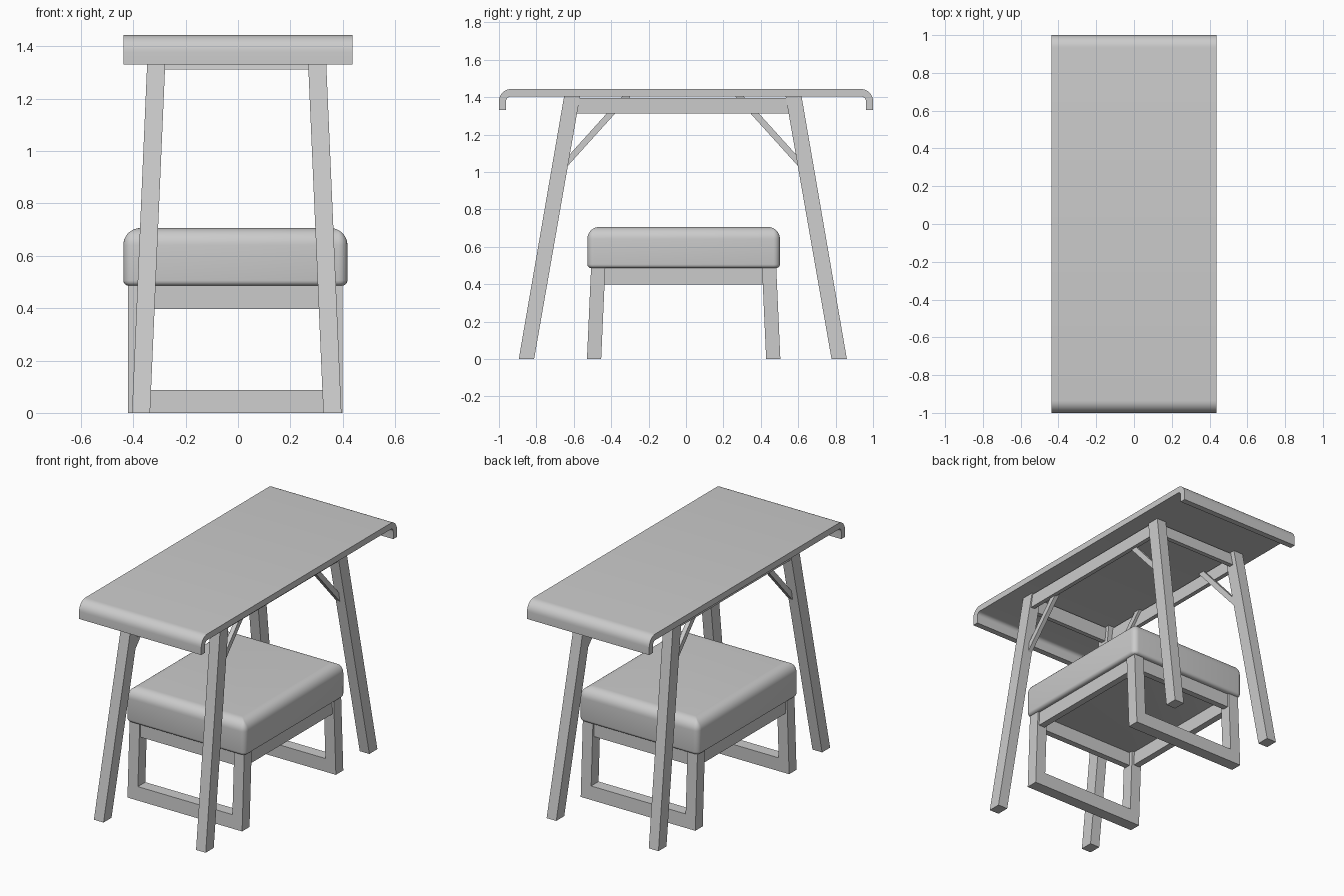
import bpy, bmesh
from math import sin, cos, pi, radians

if "Cube" in bpy.data.objects:
    bpy.data.objects.remove(bpy.data.objects["Cube"])


def make(name, rings, smooth=False):
    """Skin a stack of equal-length vertex rings and cap both ends."""
    bm = bmesh.new()
    loops = [[bm.verts.new(p) for p in ring] for ring in rings]
    n = len(loops[0])
    for a, b in zip(loops, loops[1:]):
        for i in range(n):
            bm.faces.new((a[i], a[(i + 1) % n], b[(i + 1) % n], b[i]))
    bm.faces.new(loops[0][::-1])
    bm.faces.new(loops[-1])
    bmesh.ops.recalc_face_normals(bm, faces=bm.faces)
    me = bpy.data.meshes.new(name)
    bm.to_mesh(me)
    bm.free()
    ob = bpy.data.objects.new(name, me)
    bpy.context.collection.objects.link(ob)
    if smooth:
        bpy.ops.object.select_all(action='DESELECT')
        ob.select_set(True)
        bpy.context.view_layer.objects.active = ob
        bpy.ops.object.shade_smooth_by_angle(angle=radians(35))
    return ob


def rect(x0, x1, y0, y1, z):
    return [(x0, y0, z), (x1, y0, z), (x1, y1, z), (x0, y1, z)]


def arc(cx, cy, r, a0, a1, n):
    return [(cx + r * cos(a0 + (a1 - a0) * i / n),
             cy + r * sin(a0 + (a1 - a0) * i / n)) for i in range(n + 1)]


def side_x(s):
    return 'right' if s > 0 else 'left'


def side_y(s):
    return 'back' if s > 0 else 'front'


# Table top: a sheet with rounded, turned-down ends
half = [(y, z) for y, z in [(0.962, 1.33), (1.0, 1.33)]]
half += arc(0.935, 1.378, 0.065, 0, pi / 2, 8)
inner = arc(0.937, 1.378, 0.025, 0, pi / 2, 5)
outline = half[1:] + [(-y, z) for y, z in half[1:]][::-1]
outline += [(-0.962, 1.33)] + [(-y, z) for y, z in inner]
outline += inner[::-1] + [(0.962, 1.33)]
make('table_top', [[(x, y, z) for y, z in outline] for x in (-0.437, 0.437)], True)

# Table legs, long rails and diagonal braces
TX, TY = -0.005, -0.017
for sx in (-1, 1):
    for sy in (-1, 1):
        tag = f'{side_y(sy)}_{side_x(sx)}'
        make(f'table_leg_{tag}', [
            rect(TX + sx * 0.331, TX + sx * 0.4, TY + sy * 0.795, TY + sy * 0.877, 0),
            rect(TX + sx * 0.270, TX + sx * 0.339, TY + sy * 0.55, TY + sy * 0.635, 1.403)])
        brace = [(0.617, 1.03), (0.281, 1.402), (0.326, 1.402), (0.605, 1.093)]
        make(f'table_brace_{tag}', [
            [(TX + sx * x, TY + sy * y, z) for y, z in brace] for x in (0.287, 0.315)])
    make(f'table_side_rail_{side_x(sx)}', [
        rect(TX + sx * 0.305, TX + sx * 0.333, TY - h, TY + h, z)
        for h, z in ((0.568, 1.312), (0.553, 1.396))])

# Table end rails
for sy in (-1, 1):
    make(f'table_end_rail_{side_y(sy)}', [
        rect(TX - 0.285, TX + 0.285, TY + sy * (y - 0.015), TY + sy * (y + 0.015), z)
        for y, z in ((0.605, 1.312), (0.59, 1.396))])

# Bench end frames: splayed legs joined by a floor bar
BX, BY = -0.01, -0.0125


def frame_y(z):
    return 0.441 - 0.022 * z / 0.488, 0.517 - 0.022 * z / 0.488


for sy in (-1, 1):
    def slab(x0, x1, z):
        a, b = frame_y(z)
        return rect(x0, x1, BY + sy * a, BY + sy * b, z)
    for sx in (-1, 1):
        make(f'bench_leg_{side_y(sy)}_{side_x(sx)}',
             [slab(BX + sx * 0.338, BX + sx * 0.41, z) for z in (0, 0.488)])
    make(f'bench_floor_bar_{side_y(sy)}',
         [slab(BX - 0.338, BX + 0.338, z) for z in (0, 0.088)])
    make(f'bench_end_rail_{side_y(sy)}', [
        rect(BX - 0.338, BX + 0.338, BY + sy * 0.445, BY + sy * 0.485, z)
        for z in (0.397, 0.488)])

# Bench side rails
for sx in (-1, 1):
    make(f'bench_side_rail_{side_x(sx)}', [
        rect(BX + sx * 0.355, BX + sx * 0.398, BY - 0.424, BY + 0.424, z)
        for z in (0.397, 0.488)])


# Bench cushion: rounded slab, softer on top than below
def rounded_ring(inset, z):
    r = max(0.035 - inset, 0.006)
    hx, hy = 0.428 - inset - r, 0.515 - inset - r
    pts = []
    for i, (sx, sy) in enumerate(((1, 1), (-1, 1), (-1, -1), (1, -1))):
        pts += arc(BX + sx * hx, BY + sy * hy, r, i * pi / 2, (i + 1) * pi / 2, 5)
    return [(x, y, z) for x, y in pts]


def steps(r, n):
    return [(r * (1 - cos(pi / 2 * i / n)), r * (1 - sin(pi / 2 * i / n)))
            for i in range(n + 1)]


rings = [rounded_ring(i, 0.486 + d) for i, d in steps(0.02, 4)[::-1]]
rings += [rounded_ring(i, 0.706 - d) for i, d in steps(0.065, 9)]
make('bench_cushion', rings, True)
